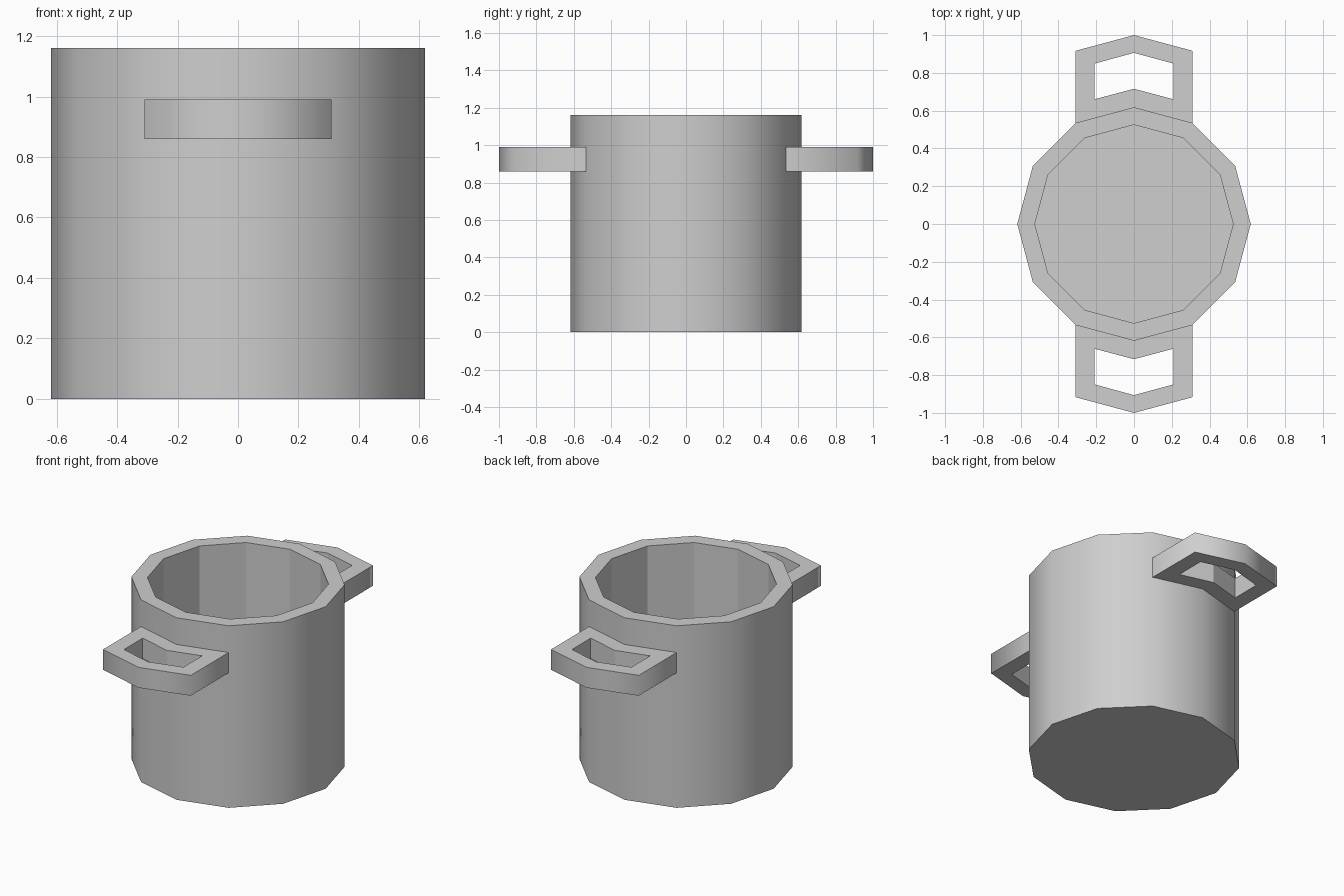
import bpy, bmesh
from math import sin, cos, pi, radians

if "Cube" in bpy.data.objects:
    bpy.data.objects.remove(bpy.data.objects["Cube"], do_unlink=True)

SIDES, RADIUS, INNER = 12, 0.618, 0.525
HEIGHT, FLOOR = 1.16, 0.09
LOW, HIGH = 0.86, 0.99

grey = bpy.data.materials.new("light grey metal")
grey.use_nodes = True
colour = (0.62, 0.62, 0.62, 1)
grey.diffuse_color = colour
grey.node_tree.nodes["Principled BSDF"].inputs["Base Color"].default_value = colour


def ring(bm, points, z):
    return [bm.verts.new((x, y, z)) for x, y in points]


def bridge(bm, a, b, smooth=False, skip=()):
    n = len(a)
    for i in range(n):
        if i not in skip:
            j = (i + 1) % n
            bm.faces.new((a[i], a[j], b[j], b[i])).smooth = smooth


def finish(bm, name):
    # Soft corners around the wall, crisp rims and ends
    for e in bm.edges:
        e.smooth = e.calc_face_angle(pi) < radians(35)
    mesh = bpy.data.meshes.new(name)
    bm.to_mesh(mesh)
    bm.free()
    mesh.materials.append(grey)
    obj = bpy.data.objects.new(name, mesh)
    bpy.context.collection.objects.link(obj)
    return obj


def polygon(radius):
    steps = [2 * pi * i / SIDES for i in range(SIDES)]
    return [(radius * cos(a), radius * sin(a)) for a in steps]


# Hollow pot: smooth outside, faceted inside
bm = bmesh.new()
base = ring(bm, polygon(RADIUS), 0)
rim = ring(bm, polygon(RADIUS), HEIGHT)
lip = ring(bm, polygon(INNER), HEIGHT)
well = ring(bm, polygon(INNER), FLOOR)
bridge(bm, base, rim, smooth=True)
bridge(bm, rim, lip)
bridge(bm, lip, well)
bm.faces.new(well)
bm.faces.new(base[::-1])
finish(bm, "pot_body")


def outline(half, near, near_mid, far, far_mid):
    return [(half, near), (half, far), (0, far_mid),
            (-half, far), (-half, near), (0, near_mid)]


# Loop handles, open where they meet the wall
outer = outline(0.309, 0.535, 0.618, 0.917, 1.0)
hole = outline(0.21, 0.66, 0.716, 0.849, 0.906)
for name, turn in (("back_handle", 1), ("front_handle", -1)):
    bm = bmesh.new()
    o_low, o_high, h_low, h_high = [
        ring(bm, [(turn * x, turn * y) for x, y in pts], z)
        for pts in (outer, hole) for z in (LOW, HIGH)]
    bridge(bm, o_low, o_high, smooth=True, skip=(4, 5))
    bridge(bm, o_high, h_high)
    bridge(bm, h_high, h_low)
    bridge(bm, h_low, o_low)
    finish(bm, name)
